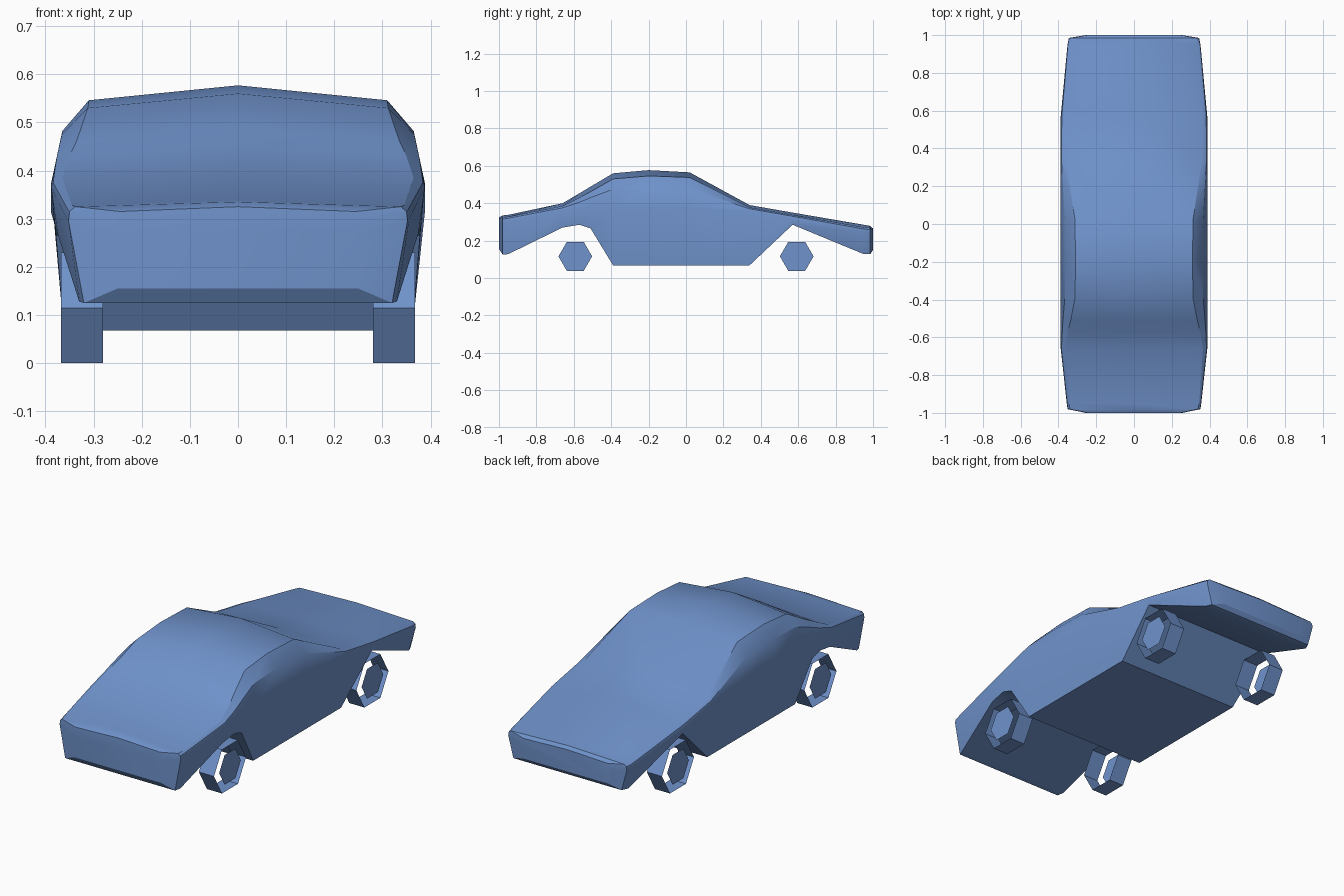
import bpy, bmesh, math

if "Cube" in bpy.data.objects:
    bpy.data.objects.remove(bpy.data.objects["Cube"])

paint = bpy.data.materials.new("steel blue")
paint.diffuse_color = (0.16, 0.29, 0.60, 1)
paint.use_nodes = True
paint.node_tree.nodes["Principled BSDF"].inputs["Base Color"].default_value = paint.diffuse_color


def finish(name, bm):
    mesh = bpy.data.meshes.new(name)
    bm.to_mesh(mesh)
    bm.free()
    mesh.materials.append(paint)
    obj = bpy.data.objects.new(name, mesh)
    bpy.context.collection.objects.link(obj)
    return obj


# Half cross-sections along the car, front to back:
# y, then (x, z) of sill, beltline, shoulder, roof edge, then centre-top z
STATIONS = [
    (-1.00, (.25, .155), (.255, .27), (.255, .30), (.245, .315), .325),
    (-.98, (.32, .125), (.352, .295), (.350, .315), (.338, .325), .335),
    (-.95, (.33, .128), (.356, .300), (.354, .320), (.345, .328), .338),
    (-.66, (.375, .27), (.388, .365), (.384, .375), (.365, .385), .400),
    (-.57, (.380, .285), (.388, .370), (.380, .405), (.350, .430), .453),
    (-.51, (.378, .265), (.388, .372), (.376, .430), (.335, .462), .489),
    (-.39, (.362, .068), (.388, .375), (.366, .475), (.312, .530), .560),
    (-.20, (.362, .068), (.388, .375), (.365, .482), (.310, .546), .577),
    (.02, (.362, .068), (.388, .375), (.366, .475), (.312, .538), .565),
    (.34, (.362, .068), (.388, .360), (.384, .370), (.360, .378), .390),
    (.57, (.380, .285), (.388, .312), (.382, .330), (.362, .338), .350),
    (.95, (.330, .128), (.352, .245), (.350, .262), (.340, .272), .285),
    (.985, (.315, .128), (.345, .240), (.343, .258), (.330, .268), .279),
    (1.00, (.25, .150), (.255, .225), (.255, .245), (.245, .256), .265),
]

# Body: loft through the mirrored sections, capped at nose and tail
bm = bmesh.new()
rings = []
for y, *half, top in STATIONS:
    loop = half + [(0, top)] + [(-x, z) for x, z in reversed(half)]
    rings.append([bm.verts.new((x, y, z)) for x, z in loop])
for a, b in zip(rings, rings[1:]):
    n = len(a)
    for i in range(n):
        j = (i + 1) % n
        bm.faces.new((a[i], a[j], b[j], b[i]))
bm.faces.new(rings[0])
bm.faces.new(rings[-1])
bmesh.ops.recalc_face_normals(bm, faces=bm.faces)
body = finish("car_body", bm)
bpy.context.view_layer.objects.active = body
body.select_set(True)
bpy.ops.object.shade_smooth_by_angle(angle=math.radians(30))


# Wheels: open six-sided tyre band with a smaller flat hub on the outer side
def hexagon(bm, x, y, z, r):
    return [bm.verts.new((x, y + r * math.cos(i * math.pi / 3),
                          z + r * math.sin(i * math.pi / 3))) for i in range(6)]


def wheel(name, side, y):
    bm = bmesh.new()
    inner = hexagon(bm, side * .28, y, .115, .133)
    outer = hexagon(bm, side * .368, y, .115, .133)
    for i in range(6):
        j = (i + 1) % 6
        quad = [inner[i], inner[j], outer[j], outer[i]]
        bm.faces.new(quad if side < 0 else quad[::-1])
    hub = hexagon(bm, side * .368, y, .116, .09)
    bm.faces.new(hub if side > 0 else hub[::-1])
    finish(name, bm)


for end, y in (("front", -.592), ("rear", .592)):
    for label, side in (("right", 1), ("left", -1)):
        wheel(f"{end}_{label}_wheel", side, y)
